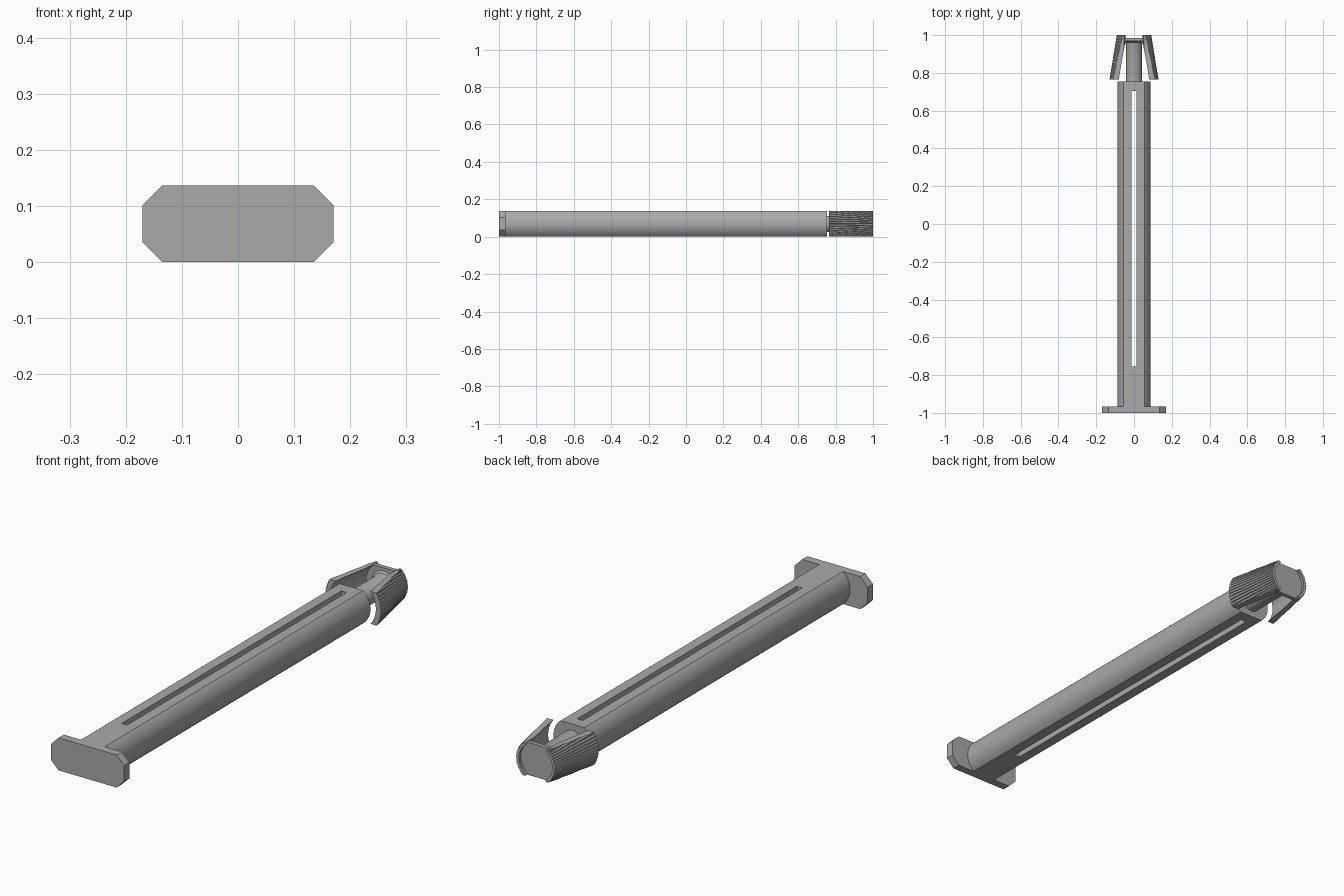
import bpy, bmesh
from math import sin, cos, radians
from mathutils import Vector

HEIGHT = 0.137
MID = HEIGHT / 2

cube = bpy.data.objects.get("Cube")
if cube:
    bpy.data.objects.remove(cube)

grey = bpy.data.materials.new("grey plastic")
grey.use_nodes = True
colour = (0.4, 0.4, 0.4, 1)
grey.diffuse_color = colour
grey.node_tree.nodes["Principled BSDF"].inputs["Base Color"].default_value = colour


def arc(radius, start, end, count):
    """Points (x, z) on an arc about the pin axis, in degrees."""
    angles = [radians(start + (end - start) * i / count) for i in range(count + 1)]
    return [(radius * cos(a), radius * sin(a)) for a in angles]


def loft(name, sections, smooth=30):
    """Join (y, outline) sections, then trim to the flat top and bottom."""
    bm = bmesh.new()
    rings = [[bm.verts.new((x, y, z + MID)) for x, z in pts] for y, pts in sections]
    n = len(rings[0])
    for a, b in zip(rings, rings[1:]):
        for i in range(n):
            bm.faces.new((a[i], a[(i + 1) % n], b[(i + 1) % n], b[i]))
    bm.faces.new(rings[0])
    bm.faces.new(rings[-1])
    for z, normal in ((0, -1), (HEIGHT, 1)):
        bmesh.ops.bisect_plane(bm, geom=bm.verts[:] + bm.edges[:] + bm.faces[:],
                               plane_co=Vector((0, 0, z)),
                               plane_no=Vector((0, 0, normal)), clear_outer=True)
        bmesh.ops.holes_fill(bm, edges=[e for e in bm.edges if e.is_boundary], sides=0)
    bmesh.ops.recalc_face_normals(bm, faces=bm.faces[:])
    mesh = bpy.data.meshes.new(name)
    bm.to_mesh(mesh)
    bm.free()
    mesh.materials.append(grey)
    obj = bpy.data.objects.new(name, mesh)
    bpy.context.collection.objects.link(obj)
    if smooth:
        bpy.ops.object.select_all(action="DESELECT")
        obj.select_set(True)
        bpy.context.view_layer.objects.active = obj
        bpy.ops.object.shade_smooth_by_angle(angle=radians(smooth))
    return obj


def circle(radius):
    return arc(radius, 0, 360, 64)[:-1]


# Chamfered end plate
w, c, h = 0.17, 0.035, MID
plate = [(w, c - h), (w, h - c), (w - c, h), (c - w, h),
         (-w, h - c), (-w, c - h), (c - w, -h), (w - c, -h)]
loft("end_plate", [(-1, plate), (-0.965, plate)], smooth=0)

# Flat-sided shaft with a long through slot
shaft = loft("shaft", [(-0.97, circle(0.088)), (0.755, circle(0.088))])
bpy.ops.mesh.primitive_cube_add(size=1, location=(0, -0.025, MID))
cutter = bpy.context.object
cutter.name = "slot_cutter"
cutter.scale = (0.025, 1.46, 0.4)
cutter.hide_render = True
cutter.hide_set(True)
slot = shaft.modifiers.new("slot", "BOOLEAN")
slot.operation = "DIFFERENCE"
slot.solver = "EXACT"
slot.object = cutter
bpy.context.view_layer.objects.active = shaft
bpy.ops.object.select_all(action="DESELECT")
shaft.select_set(True)
bpy.ops.object.modifier_apply(modifier="slot")
bpy.data.objects.remove(cutter)

# Core that flares into the end cap
loft("core", [(0.75, circle(0.043)), (0.95, circle(0.043)),
              (0.962, circle(0.047)), (0.97, circle(0.058))])
loft("end_cap", [(0.968, circle(0.084)), (0.986, circle(0.084))])


# Ribbed, flared barbs on both sides
def barb_outline(outer, inner, side):
    ribs = []
    for k in range(-9, 9):
        for offset, drop in ((0, 0.004), (1, 0.001), (3, 0), (5, 0.001)):
            a = radians(k * 6 + offset)
            ribs.append(((outer - drop) * cos(a), (outer - drop) * sin(a)))
    pts = ribs + arc(inner, 53, -54, 24)
    return [(side * x, z) for x, z in pts]


for name, side in (("left_barb", 1), ("right_barb", -1)):
    loft(name, [(0.765, barb_outline(0.13, 0.106, side)),
                (1.0, barb_outline(0.091, 0.077, side))], smooth=25)
